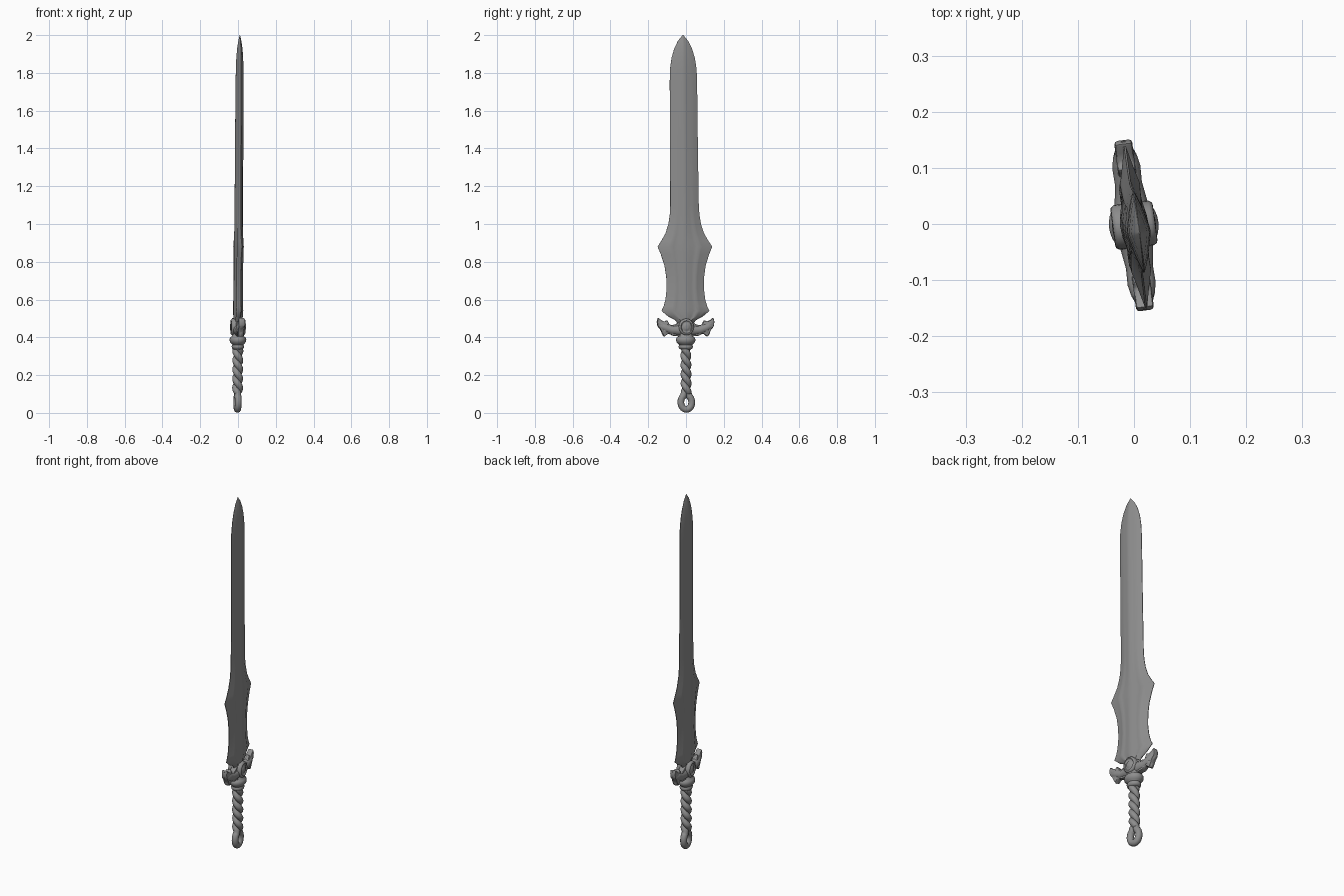
import bpy, bmesh, math
from mathutils import Matrix

if "Cube" in bpy.data.objects:
    bpy.data.objects.remove(bpy.data.objects["Cube"])

# Whole sword is turned about z and leans very slightly
LEAN = Matrix(((1, 0, 0.0065, -0.003), (0, 1, -0.009, .002), (0, 0, 1, 0), (0, 0, 0, 1)))
POSE = LEAN @ Matrix.Rotation(math.radians(7.5), 4, 'Z')

steel = bpy.data.materials.new("dark_steel")
steel.diffuse_color = (.27, .27, .27, 1)
steel.use_nodes = True
steel.node_tree.nodes["Principled BSDF"].inputs["Base Color"].default_value = steel.diffuse_color


def finish(obj, angle=50):
    bpy.ops.object.select_all(action='DESELECT')
    obj.select_set(True)
    bpy.context.view_layer.objects.active = obj
    bpy.ops.object.convert(target='MESH')
    obj = bpy.context.object
    obj.data.transform(POSE)
    obj.data.materials.clear()
    obj.data.materials.append(steel)
    bpy.ops.object.shade_smooth_by_angle(angle=math.radians(angle))
    return obj


def mesh_object(name, bm):
    bmesh.ops.recalc_face_normals(bm, faces=bm.faces)
    me = bpy.data.meshes.new(name)
    bm.to_mesh(me)
    bm.free()
    obj = bpy.data.objects.new(name, me)
    bpy.context.collection.objects.link(obj)
    return obj


def loft(name, rings, angle=50):
    bm = bmesh.new()
    rows = [[bm.verts.new(p) for p in ring] for ring in rings]
    n = len(rows[0])
    for a, b in zip(rows, rows[1:]):
        for i in range(n):
            j = (i + 1) % n
            bm.faces.new((a[i], a[j], b[j], b[i]))
    bm.faces.new(rows[0])
    bm.faces.new(rows[-1])
    return finish(mesh_object(name, bm), angle)


def tube(name, points, radius):
    """points: (x, y, z, radius factor)"""
    cu = bpy.data.curves.new(name, 'CURVE')
    cu.dimensions = '3D'
    cu.bevel_depth = radius
    cu.bevel_resolution = 4
    cu.use_fill_caps = True
    sp = cu.splines.new('POLY')
    sp.points.add(len(points) - 1)
    for p, (x, y, z, r) in zip(sp.points, points):
        p.co = (x, y, z, 1)
        p.radius = r
    obj = bpy.data.objects.new(name, cu)
    bpy.context.collection.objects.link(obj)
    return finish(obj)


# Blade: stations of height, half width, half thickness
stations = [
    (0.46, .035, .022), (0.49, .054, .024), (0.51, .092, .025), (0.54, .128, .025),
    (0.565, .116, .025), (0.60, .106, .025), (0.66, .099, .024), (0.72, .101, .024),
    (0.78, .110, .024), (0.84, .129, .024), (0.88, .146, .024), (0.91, .126, .023),
    (0.95, .103, .023), (1.0, .087, .022), (1.05, .079, .022), (1.1, .076, .022),
    (1.4, .074, .022), (1.75, .073, .021), (1.82, .071, .020), (1.88, .062, .018),
    (1.93, .047, .014), (1.97, .027, .008), (2.0, .002, .001)]
fluted = [(1, .06), (.8, .34), (.62, .60), (.54, .74), (.44, .68), (.3, .74), (.14, .94), (0, 1)]
plain = [(1, .06), (.85, .26), (.68, .46), (.56, .58), (.42, .70), (.28, .81), (.12, .96), (0, 1)]
rings = []
for z, w, t in stations:
    k = min(1, max(0, (z - 0.90) / 0.25))
    half = [((a + (c - a) * k) * w, (b + (d - b) * k) * t)
            for (a, b), (c, d) in zip(fluted, plain)]
    front = half + [(-u, v) for u, v in half[-2::-1]]
    rings.append([(v, u, z) for u, v in front] + [(-v, u, z) for u, v in front[::-1]])
loft("blade", rings)

# Grip and ring: one rope that twists down, loops round and twists back up
TURNS, Z0, Z1 = 2.5, 0.105, 0.35


def strand(phase):
    pts = []
    for i in range(61):
        f = i / 60
        a = phase + f * TURNS * 2 * math.pi
        pts.append((.0115 * math.sin(a), .0115 * math.cos(a), Z0 + (Z1 - Z0) * f, 1))
    return pts


loop = []
for i in range(33):
    a = math.radians(58 - 296 * i / 32)
    loop.append((0, .029 * math.cos(a), .0565 + .038 * math.sin(a), 1.03))
tube("grip_and_ring", strand(0)[::-1] + loop + strand(math.pi), .0175)

# Collar between grip and guard
profile = [(.335, .026), (.342, .036), (.352, .039), (.360, .034), (.368, .042), (.376, .050),
           (.390, .052), (.400, .047), (.406, .038), (.43, .036)]
loft("collar", [[(.85 * r * math.cos(a), r * math.sin(a), z)
                 for a in [2 * math.pi * i / 32 for i in range(32)]] for z, r in profile])

# Guard: flat plate with forked ends
side = [(.03, .485), (.055, .468), (.085, .462), (.092, .478), (.100, .492), (.112, .482),
        (.130, .490), (.147, .505), (.153, .482), (.149, .457), (.138, .448), (.128, .425),
        (.115, .402), (.102, .414), (.088, .422), (.070, .408), (.03, .405)]
outline = side + [(-y, z) for y, z in side[::-1]]
bm = bmesh.new()
face = bm.faces.new([bm.verts.new((-.016, y, z)) for y, z in outline])
ext = bmesh.ops.extrude_face_region(bm, geom=[face])
bmesh.ops.translate(bm, vec=(.032, 0, 0),
                    verts=[v for v in ext['geom'] if isinstance(v, bmesh.types.BMVert)])
guard = mesh_object("guard", bm)
bev = guard.modifiers.new("bevel", 'BEVEL')
bev.width = .006
bev.segments = 2
finish(guard, 40)

# Guard ridges: swollen arm, upper horn and lower horn on each side
for s, label in ((1, "right"), (-1, "left")):
    for part, path in (
            ("arm", [(.0, .44, 1.5), (.04, .438, 1.4), (.075, .438, 1.15), (.105, .45, 1.2),
                     (.125, .458, 1), (.14, .464, .7), (.148, .468, .3)]),
            ("horn", [(.09, .445, .9), (.115, .457, 1), (.135, .474, .8), (.146, .497, .3)]),
            ("spike", [(.115, .455, .9), (.105, .472, .75), (.100, .488, .25)]),
            ("barb", [(.095, .45, .9), (.110, .435, .95), (.115, .42, .7), (.115, .406, .25)])):
        tube(f"guard_{part}_{label}", [(0, s * y, z, r) for y, z, r in path], .021)

# Round medallion on both faces: rim, sunken field and central boss
disc = [(0, .040), (.031, .040), (.037, .036), (.038, .030), (.033, .026), (.033, .020),
        (.038, .015), (.039, .006)]
for s, label in ((1, "near"), (-1, "far")):
    loft("medallion_" + label, [[(s * x, r * math.cos(a), .455 + r * 1.1 * math.sin(a))
                                 for a in [2 * math.pi * i / 28 for i in range(28)]] for x, r in disc])
